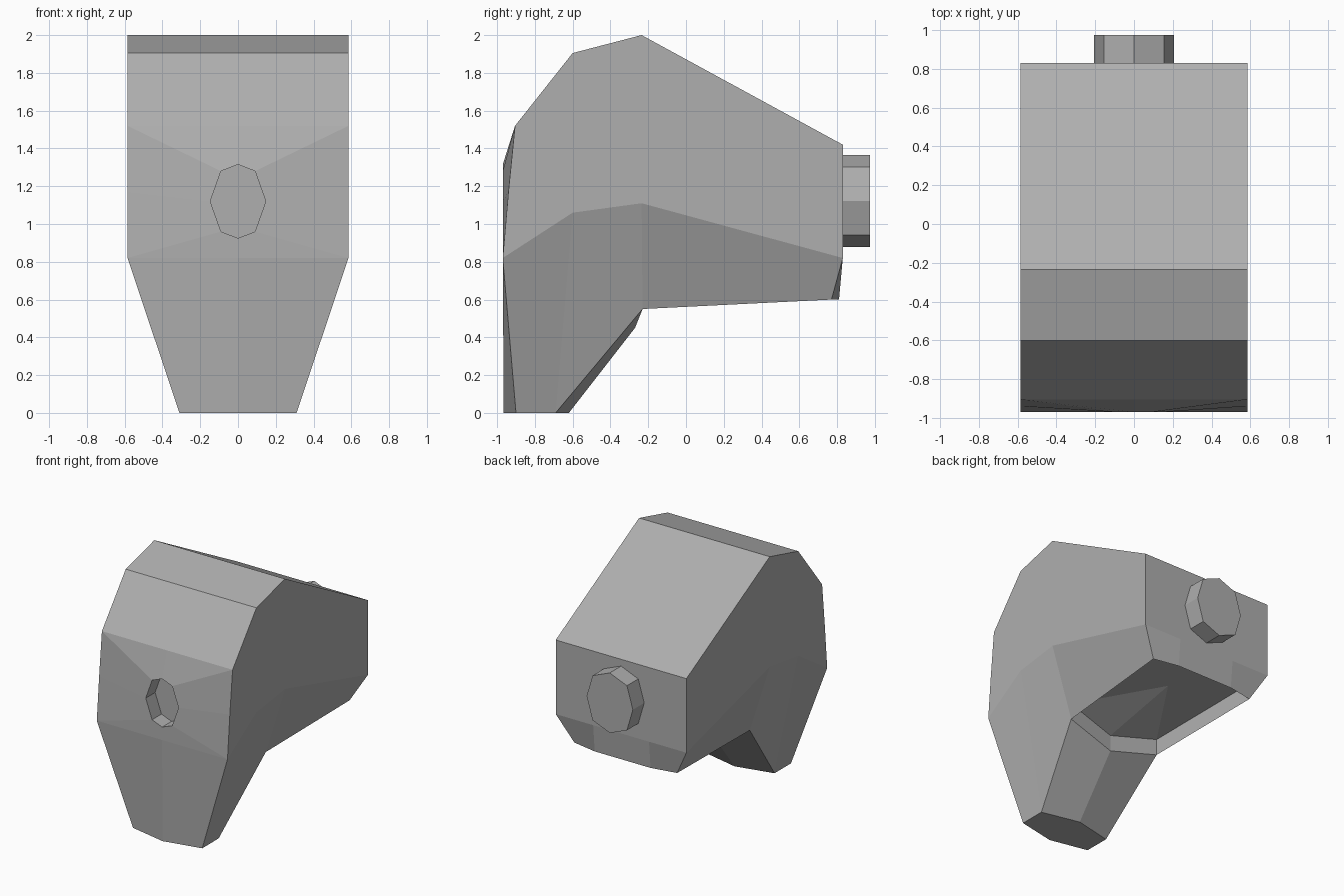
import bpy, bmesh, math

if "Cube" in bpy.data.objects:
    bpy.data.objects.remove(bpy.data.objects["Cube"])

W = 0.585
bm = bmesh.new()
grey = bpy.data.materials.new("mid_grey")
grey.diffuse_color = (.428, .428, .428, 1)
grey.use_nodes = True
grey.node_tree.nodes["Principled BSDF"].inputs["Base Color"].default_value = grey.diffuse_color


def face(*pts):
    """Add a face and its mirror image across x = 0."""
    for s in (1, -1):
        vs = [bm.verts.new((s * x, y, z)) for x, y, z in pts]
        bm.faces.new(vs if s == 1 else vs[::-1])


def loft(a, b):
    for i in range(len(a) - 1):
        face(a[i], a[i + 1], b[i + 1], b[i])


def mid(p):
    return (0, p[1], p[2])


def shift(pts, dy, dz):
    return [(x, y + dy, z + dz) for x, y, z in pts]


# Side rims: roof edge, widest crease, lower edge
top = [(W, y, z) for y, z in ((-.905, 1.52), (-.60, 1.905), (-.235, 2.0), (.83, 1.42))]
crease = [(W, y, z) for y, z in ((-.97, .82), (-.60, 1.06), (-.235, 1.11), (.83, .82))]
low = [(.31, -.90, 0), (.31, -.69, 0), (.41, -.23, .55), (.46, .77, .60)]
side = (W, -.94, 1.17)
loft([mid(p) for p in top], top)
loft(top[1:], crease[1:])
face(top[0], top[1], crease[1], crease[0], side)
loft(crease, low)

# Tapering leg: front, sole and rear
toe, heel, knee = (0, -.965, 0), (0, -.62, 0), (0, -.27, .45)
face(crease[0], mid(crease[0]), toe, low[0])
face(low[0], toe, heel, low[1])
face(low[1], heel, knee, low[2])

# Back panel and its lower lip
q, lip = (.25, .83, .82), (.25, .81, .60)
face(top[3], mid(top[3]), mid(q), q, crease[3])
face(crease[3], q, lip, low[3])
face(q, mid(q), mid(lip), lip)

# Cavity in the underside, its roof fanned to a centre point
rim = [knee, low[2], low[3], lip, mid(lip)]
roof = shift(rim, 0, .13)
loft(rim, roof)
for a, b in zip(roof, roof[1:]):
    face(a, b, (0, .39, .71))

# Front panel folded around an eight-sided socket
o = [(x, -.97, z) for x, z in ((0, 1.315), (.09, 1.28), (.147, 1.12), (.09, .96), (0, .925))]
front = [mid(top[0]), top[0], side, crease[0], mid(crease[0])]
loft(front, o)
floor = shift(o, .12, 0)
loft(o, floor)
face(*floor)

# Weld both halves into one shell
bmesh.ops.remove_doubles(bm, verts=bm.verts, dist=1e-4)
bmesh.ops.triangulate(bm, faces=[f for f in bm.faces if len(f.verts) > 4])
bmesh.ops.recalc_face_normals(bm, faces=bm.faces)
mesh = bpy.data.meshes.new("bent_body")
bm.to_mesh(mesh)
bm.free()
mesh.materials.append(grey)
bpy.context.collection.objects.link(bpy.data.objects.new("bent_body", mesh))

# Eight-sided joint peg on the back
bpy.ops.mesh.primitive_cylinder_add(vertices=8, radius=1, depth=.165,
                                    location=(0, .8925, 1.122), rotation=(math.pi / 2, 0, 0))
peg = bpy.context.object
peg.name = "joint_peg"
peg.scale = (.207, .243, 1)
for v in peg.data.vertices:  # push the diagonal corners out a little
    if abs(v.co.x * v.co.y) > .1:
        v.co.x *= 1.05
        v.co.y *= 1.05
peg.data.materials.append(grey)
